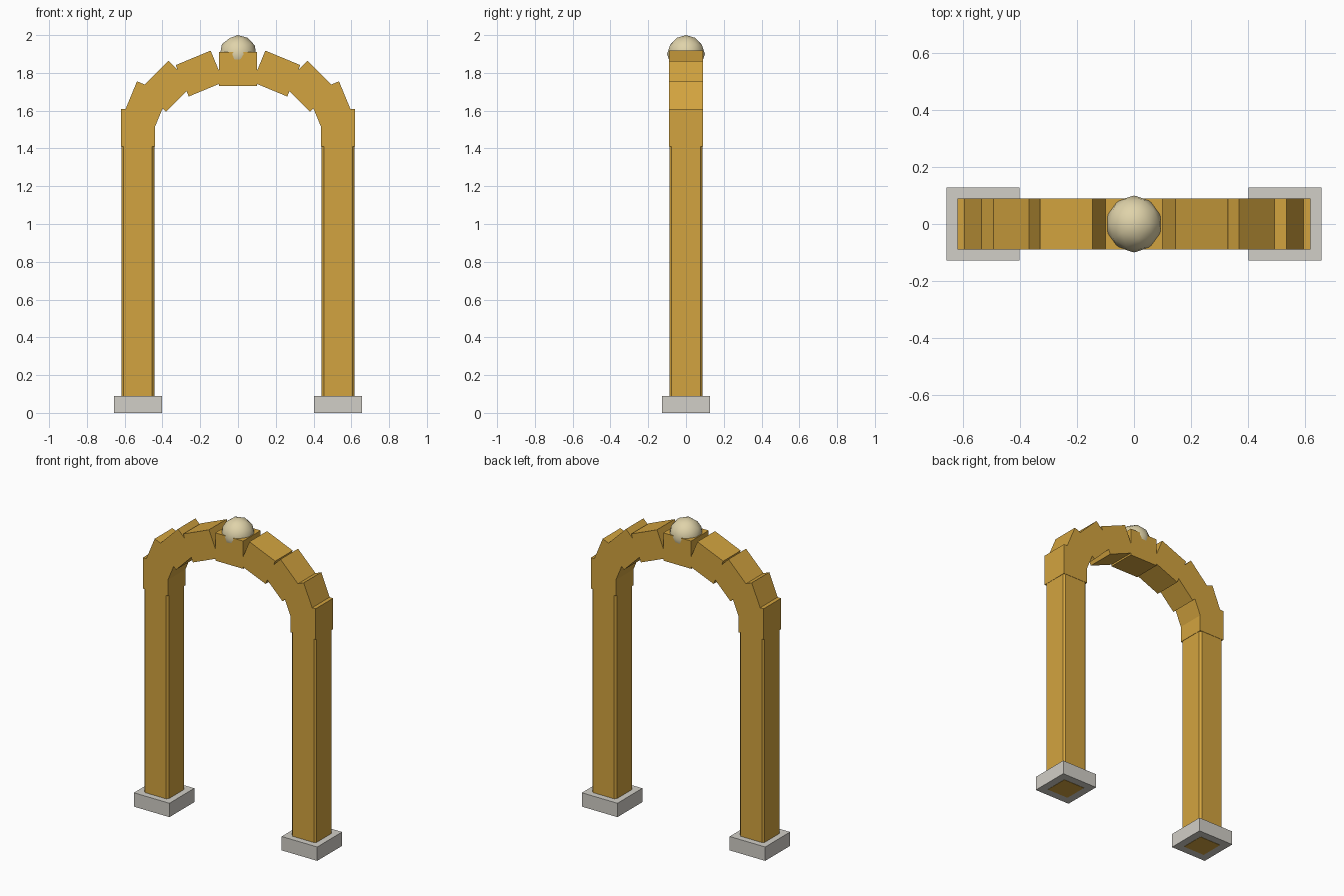
import bpy
import math

cube = bpy.data.objects.get("Cube")
if cube:
    bpy.data.objects.remove(cube, do_unlink=True)


def material(name, rgb):
    m = bpy.data.materials.new(name)
    m.use_nodes = True
    m.diffuse_color = (*rgb, 1)
    m.node_tree.nodes["Principled BSDF"].inputs["Base Color"].default_value = (*rgb, 1)
    return m


gold = material("golden_wood", (0.65, 0.37, 0.05))
stone = material("pale_stone", (0.64, 0.62, 0.57))
cream = material("cream", (0.74, 0.65, 0.40))


def box(name, mat, center, size, tilt=0.0, bevel=0.0):
    bpy.ops.mesh.primitive_cube_add(size=1, location=center, rotation=(0, tilt, 0))
    ob = bpy.context.object
    ob.name = name
    ob.scale = size
    bpy.ops.object.transform_apply(location=False, rotation=False, scale=True)
    ob.data.materials.append(mat)
    if bevel:
        mod = ob.modifiers.new("soft_edges", "BEVEL")
        mod.width = bevel
        mod.segments = 1
    return ob


SPAN, SPRING, RISE = 0.53, 1.51, 0.31   # arch half width, start height, rise
THICK, BLOCK_LENGTH = 0.18, 0.2

# Footings and posts
for side, x in (("left", SPAN), ("right", -SPAN)):
    box(side + "_footing", stone, (x, 0, 0.045), (0.255, 0.255, 0.09))
    box(side + "_post", gold, (x, 0, 0.7495), (0.176, 0.176, 1.501), bevel=0.012)

# Arch blocks, each turned to follow the curve
STEPS = 8
for i in range(STEPS + 1):
    a = math.pi * i / STEPS
    name = "keystone" if i == STEPS // 2 else f"arch_block_{i + 1}"
    box(name, gold,
        (SPAN * math.cos(a), 0, SPRING + RISE * math.sin(a)),
        (THICK, THICK, BLOCK_LENGTH), tilt=-a)

# Ball finial
bpy.ops.mesh.primitive_ico_sphere_add(subdivisions=2, radius=0.1, location=(0, 0, 1.9))
ball = bpy.context.object
ball.name = "ball_finial"
ball.data.materials.append(cream)
bpy.ops.object.shade_smooth()
